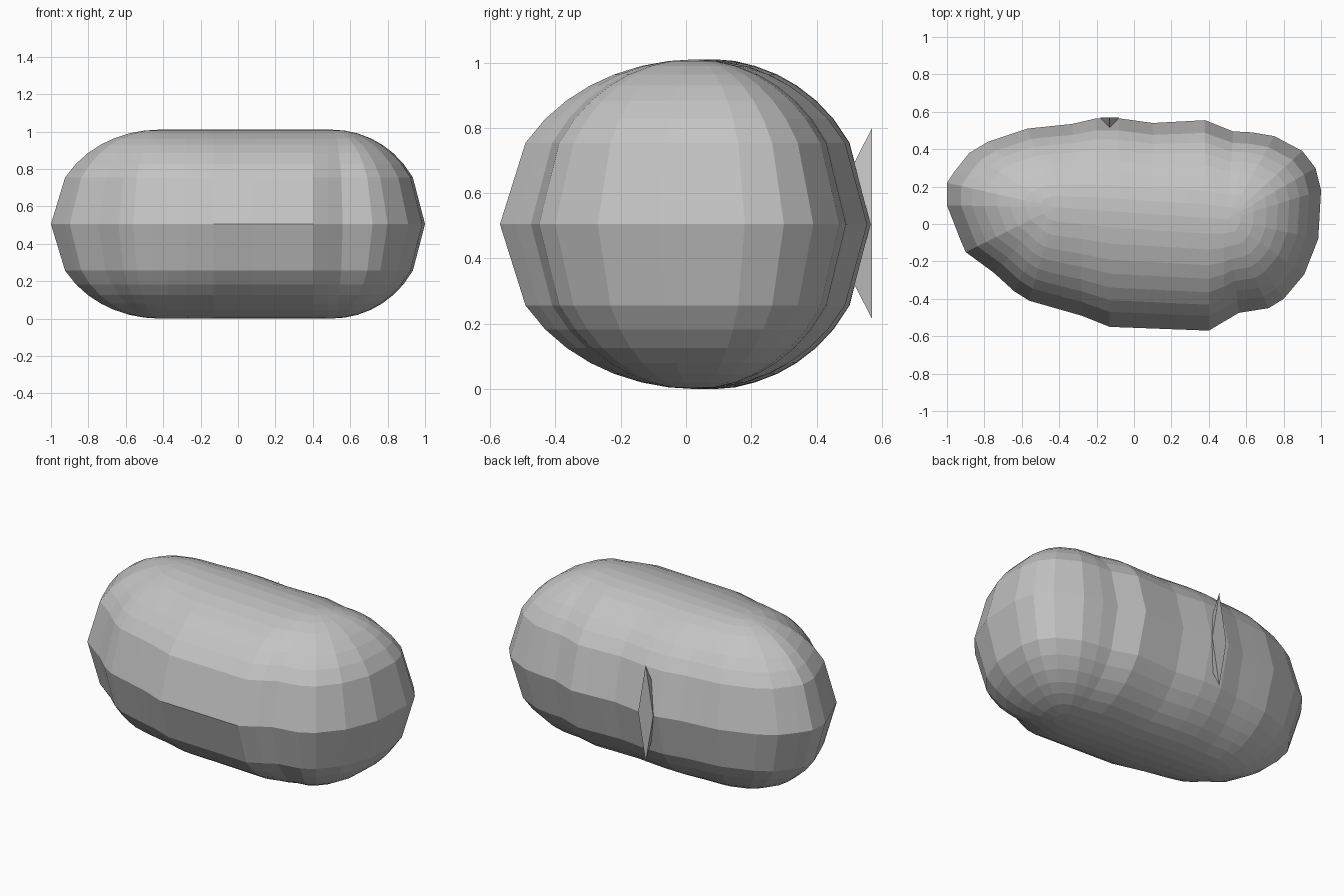
import bpy, bmesh, math
from mathutils import Vector

if "Cube" in bpy.data.objects:
    bpy.data.objects.remove(bpy.data.objects["Cube"])

MID, HALF = 0.505, 0.505

mat = bpy.data.materials.new("stone grey")
mat.diffuse_color = (0.55, 0.55, 0.55, 1)
mat.use_nodes = True
mat.node_tree.nodes["Principled BSDF"].inputs["Base Color"].default_value = mat.diffuse_color

# Plan outline of the pebble, read clockwise from the left tip
RIM = [(-1, .22), (-.96, .28), (-.88, .38), (-.78, .44), (-.57, .51), (-.33, .535),
       (-.2, .565), (-.08, .565), (.1, .54), (.38, .555), (.53, .495), (.63, .49),
       (.75, .47), (.9, .39), (.97, .3), (1, .18), (.985, -.08), (.91, -.27),
       (.8, -.4), (.72, -.45), (.56, -.475), (.4, -.57), (-.13, -.55), (-.28, -.49),
       (-.56, -.41), (-.64, -.36), (-.75, -.26), (-.9, -.15), (-.93, -.08), (-1, .1)]
RINGS = [1, .87, .77, .66, .54, .42, .28, .14, 0]


def spine(x):
    """Point on the ridge line nearest to a rim point."""
    x = max(-.42, min(.5, x))
    return Vector((x, .06 - .07 * x))


def add_object(name, bm):
    bmesh.ops.remove_doubles(bm, verts=bm.verts, dist=0.0005)
    bmesh.ops.recalc_face_normals(bm, faces=bm.faces)
    mesh = bpy.data.meshes.new(name)
    bm.to_mesh(mesh)
    bm.free()
    mesh.materials.append(mat)
    obj = bpy.data.objects.new(name, mesh)
    bpy.context.collection.objects.link(obj)
    return obj


# Split long outline edges so the facets stay small
outline = []
for i, p in enumerate(RIM):
    a, b = Vector(p), Vector(RIM[(i + 1) % len(RIM)])
    n = max(1, round((b - a).length / .11))
    outline += [a.lerp(b, k / n) for k in range(n)]

# Pebble body: outline shrunk onto the ridge while swelling up and down
bm = bmesh.new()
count = len(outline)
for side in (1, -1):
    rows = []
    for r in RINGS:
        z = MID + side * HALF * math.sqrt(1 - r * r)
        rows.append([bm.verts.new((*spine(p.x).lerp(p, r), z)) for p in outline])
    for lower, upper in zip(rows, rows[1:]):
        for i in range(count):
            j = (i + 1) % count
            bm.faces.new((lower[i], lower[j], upper[j], upper[i]))
add_object("pebble_body", bm)

# Thin raised diamond chip on the back
bm = bmesh.new()
chip = [bm.verts.new(p) for p in
        ((-.18, .57, MID), (-.13, .57, .8), (-.08, .57, MID), (-.13, .57, .215))]
root = bm.verts.new((-.13, .42, MID))
bm.faces.new(chip)
for i in range(4):
    bm.faces.new((chip[i], chip[(i + 1) % 4], root))
add_object("back_chip", bm)
